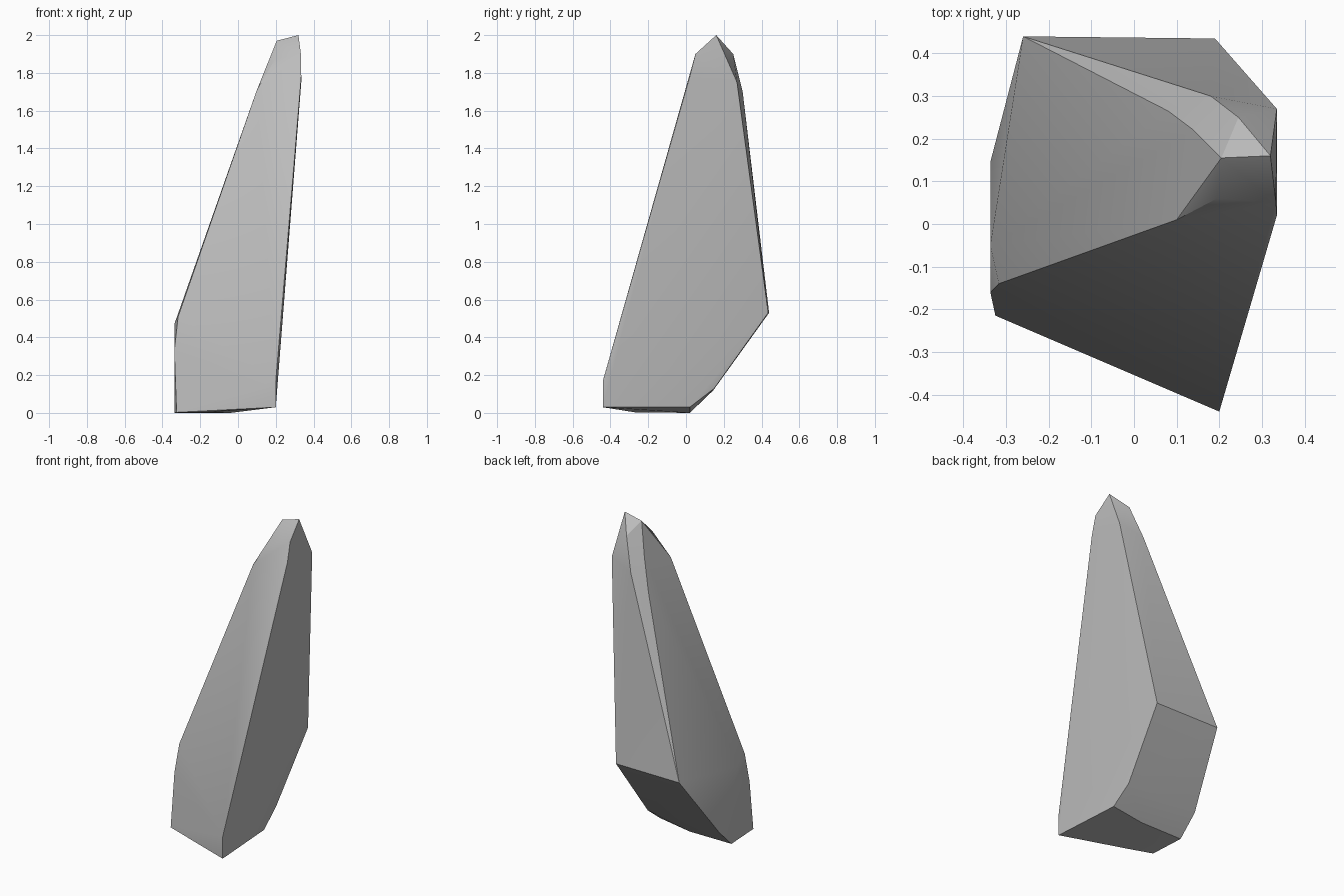
import bpy, bmesh, math

cube = bpy.data.objects.get("Cube")
if cube:
    bpy.data.objects.remove(cube, do_unlink=True)

# Stone colour
stone = bpy.data.materials.new("grey_stone")
stone.use_nodes = True
grey = (0.5, 0.5, 0.5, 1)
stone.diffuse_color = grey
stone.node_tree.nodes["Principled BSDF"].inputs["Base Color"].default_value = grey

# Corners of the shard, wrapped in a convex skin
base = [(.2, -.44, .03), (.17, .02, .03), (-.04, .02, 0), (-.335, .02, 0),
        (-.325, -.215, .003), (-.17, -.27, .003)]
belly = [(.2, -.44, .17), (.165, .15, .13), (-.337, .145, .12),
         (-.337, -.16, .33), (-.337, -.05, .47), (-.317, -.14, .51),
         (.19, .435, .53), (-.26, .44, .53)]
shoulder = [(.335, .02, 1.78), (.335, .27, 1.75), (.1, .01, 1.71),
            (.08, .265, 1.59), (.18, .3, 1.7)]
tip = [(.333, .05, 1.9), (.195, .06, 1.87), (.14, .22, 1.78),
       (.245, .25, 1.9), (.205, .155, 1.97), (.32, .16, 2)]

bm = bmesh.new()
for corner in base + belly + shoulder + tip:
    bm.verts.new(corner)
hull = bmesh.ops.convex_hull(bm, input=bm.verts)
inner = [v for v in bm.verts if not v.link_faces]
bmesh.ops.delete(bm, geom=inner, context='VERTS')
bmesh.ops.dissolve_limit(bm, angle_limit=math.radians(2), verts=bm.verts, edges=bm.edges)
bmesh.ops.recalc_face_normals(bm, faces=bm.faces)

mesh = bpy.data.meshes.new("rock_shard")
bm.to_mesh(mesh)
bm.free()
mesh.materials.append(stone)
rock = bpy.data.objects.new("rock_shard", mesh)
bpy.context.collection.objects.link(rock)

# Soft facets with crisp ridges
bpy.ops.object.select_all(action='DESELECT')
rock.select_set(True)
bpy.context.view_layer.objects.active = rock
bpy.ops.object.shade_smooth_by_angle(angle=math.radians(30))
